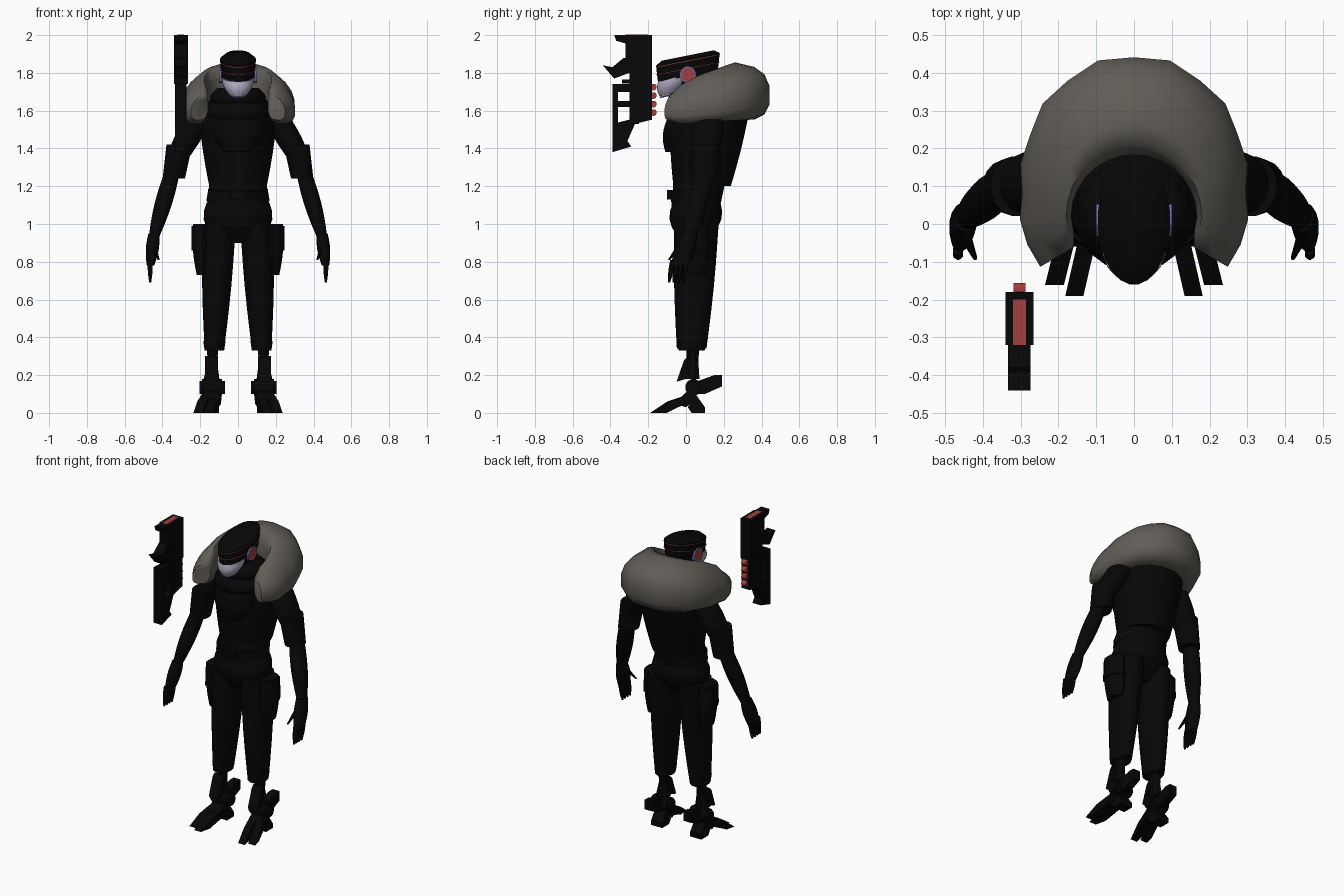
import bpy, bmesh, math
from mathutils import Vector

if "Cube" in bpy.data.objects:
    bpy.data.objects.remove(bpy.data.objects["Cube"])


def material(name, red, green, blue):
    mat = bpy.data.materials.new(name)
    mat.use_nodes = True
    colour = (red, green, blue, 1)
    mat.diffuse_color = colour
    mat.node_tree.nodes["Principled BSDF"].inputs["Base Color"].default_value = colour
    return mat


black = material("matte black", .002, .002, .002)
fur = material("warm grey fur", .12, .11, .095)
pale = material("pale lavender", .44, .41, .55)
purple = material("muted purple", .17, .14, .38)
red = material("dull red", .36, .05, .05)


def skin(name, rings, mat, angle=40):
    """Bridge closed point rings and cap both ends."""
    bm = bmesh.new()
    loops = [[bm.verts.new(point) for point in ring] for ring in rings]
    count = len(loops[0])
    for lower, upper in zip(loops, loops[1:]):
        for i in range(count):
            j = (i + 1) % count
            bm.faces.new((lower[i], lower[j], upper[j], upper[i]))
    bm.faces.new(loops[0])
    bm.faces.new(loops[-1])
    bmesh.ops.recalc_face_normals(bm, faces=bm.faces)
    mesh = bpy.data.meshes.new(name)
    bm.to_mesh(mesh)
    bm.free()
    mesh.materials.append(mat)
    part = bpy.data.objects.new(name, mesh)
    bpy.context.collection.objects.link(part)
    bpy.ops.object.select_all(action='DESELECT')
    part.select_set(True)
    bpy.context.view_layer.objects.active = part
    bpy.ops.object.shade_smooth_by_angle(angle=math.radians(angle))


def tube(name, bottom, top, wide, deep, swell=0, mat=black, mirror=1, sides=16, slope=0):
    """Tapered elliptical tube; wide and deep give the bottom and top radii."""
    bottom, top = Vector(bottom), Vector(top)
    steps = 6 if swell else 1
    rings = []
    for step in range(steps + 1):
        t = step / steps
        centre = bottom.lerp(top, t)
        bulge = swell * math.sin(math.pi * t)
        radius_x = wide[0] + (wide[1] - wide[0]) * t + bulge
        radius_y = deep[0] + (deep[1] - deep[0]) * t + bulge
        ring = []
        for i in range(sides):
            turn = math.tau * (i + .5) / sides
            x = centre.x + radius_x * math.cos(turn)
            y = centre.y + radius_y * math.sin(turn)
            ring.append((mirror * x, y, centre.z + slope * y))
        rings.append(ring)
    skin(name, rings, mat)


def prism(name, outline, start, end, mat=black, mirror=1, splay=0):
    """Side outline of (y, z) points extruded across x, splayed toward the front."""
    skin(name, [[(mirror * (x - splay * y), y, z) for y, z in outline] for x in (start, end)], mat, angle=30)


def disc(y, z, radius, sides=12):
    turns = [math.tau * (i + .5) / sides for i in range(sides)]
    return [(y + radius * math.cos(turn), z + radius * math.sin(turn)) for turn in turns]


def rect(front, back, low, high):
    return [(front, low), (back, low), (back, high), (front, high)]


# Torso, scarf and belt
tube("jacket", bottom=(0, .085, 1.2), top=(0, .12, 1.55), wide=(.155, .21), deep=(.155, .21), swell=.005)
tube("shoulders", bottom=(0, .12, 1.55), top=(0, .06, 1.7), wide=(.21, .13), deep=(.21, .11))
tube("waist", bottom=(0, .05, 1.08), top=(0, .07, 1.22), wide=(.165, .155), deep=(.13, .14))
tube("chest_flap", bottom=(0, -.05, 1.38), top=(0, 0, 1.56), wide=(.08, .15), deep=(.06, .1), swell=.02)
tube("scarf_lower", bottom=(0, .04, 1.53), top=(0, .05, 1.65), wide=(.14, .14), deep=(.13, .13), swell=.03)
tube("scarf_upper", bottom=(0, .04, 1.63), top=(0, .05, 1.72), wide=(.13, .11), deep=(.12, .1), swell=.03)
tube("belt", bottom=(0, .05, 1.12), top=(0, .05, 1.18), wide=(.17, .16), deep=(.13, .14), slope=.1)
prism("belt_buckle", rect(front=-.1, back=-.07, low=1.13, high=1.18), start=-.04, end=.04)
tube("hips", bottom=(0, .04, .9), top=(0, .06, 1.15), wide=(.11, .15), deep=(.06, .11), swell=.055)

# Fur collar: a horseshoe sweep, tallest and deepest behind the neck
steps, points = 18, 12
rings = []
for step in range(steps + 1):
    heading = math.radians(-30 + 240 * step / steps)
    back = max(0, math.sin(heading))
    front = max(0, -math.sin(heading))
    scale = .38 if step in (0, steps) else .5
    inner = .165 - .015 * back
    outer = .3 + .118 * back ** 1.7 + .004 * (-1) ** step
    low = 1.53 + .02 * back
    high = 1.81 + .07 * back ** .7 - .12 * front
    drop = .2 + .3 * (1 - back ** 2)
    ring = []
    for i in range(points):
        turn = math.tau * (i + .5) / points
        across, up = [.5 + scale * math.copysign(abs(c) ** .7, c) for c in (math.cos(turn), math.sin(turn))]
        up *= 1 - drop * across
        reach = inner + (outer - inner) * across
        ring.append((reach * math.cos(heading), .03 + reach * math.sin(heading), low + (high - low) * up))
    rings.append(ring)
skin("fur_collar", rings, fur, angle=60)

# Head: a tilted visor cap over a pale jaw
tilt = .2
tube("skull", bottom=(0, .05, 1.66), top=(0, .03, 1.8), wide=(.07, .08), deep=(.08, .12))
tube("visor_cap", bottom=(0, .01, 1.78), top=(0, .01, 1.87), wide=(.09, .095), deep=(.16, .17), sides=24, slope=tilt)
tube("visor_crown", bottom=(0, .01, 1.87), top=(0, .01, 1.89), wide=(.095, .07), deep=(.17, .14), sides=24, slope=tilt)
for height, thickness in ((1.82, .002), (1.86, .003)):
    tube("visor_stripe", bottom=(0, .01, height), top=(0, .01, height + thickness), wide=(.096, .096),
         deep=(.171, .171), mat=red, sides=24, slope=tilt)
tube("jaw", bottom=(0, -.085, 1.71), top=(0, -.06, 1.79), wide=(.05, .085), deep=(.055, .09), swell=.01,
     mat=pale, slope=.25)
tube("chin_rim", bottom=(0, -.085, 1.7), top=(0, -.085, 1.708), wide=(.045, .05), deep=(.05, .055),
     mat=purple, slope=.25)

for mirror, side in ((1, "left_"), (-1, "right_")):

    def limb(name, **shape):
        tube(side + name, mirror=mirror, **shape)

    def plate(name, outline, start, end, **options):
        prism(side + name, outline, start, end, mirror=mirror, **options)

    # Ear discs
    plate("ear_ring", disc(y=.01, z=1.79, radius=.045), start=.07, end=.1, mat=purple)
    plate("ear_cap", disc(y=.01, z=1.79, radius=.036), start=.09, end=.101, mat=red)

    # Arms and hands
    limb("sleeve", bottom=(.32, .1, 1.35), top=(.21, .12, 1.56), wide=(.06, .07), deep=(.07, .08), swell=.01)
    limb("cuff", bottom=(.34, .1, 1.24), top=(.31, .1, 1.42), wide=(.06, .07), deep=(.07, .08))
    limb("forearm", bottom=(.445, .02, .93), top=(.35, .1, 1.27), wide=(.028, .042), deep=(.035, .05), swell=.012)
    limb("glove", bottom=(.463, -.03, .78), top=(.445, .02, .95), wide=(.02, .03), deep=(.05, .04), swell=.01)
    for finger in range(4):
        y = -.07 + .025 * finger
        limb("finger", bottom=(.465, y - .02, .69), top=(.465, y, .81), wide=(.006, .015),
             deep=(.006, .013), swell=.004, sides=6)
    limb("thumb", bottom=(.42, -.09, .81), top=(.45, -.02, .9), wide=(.006, .017), deep=(.006, .02), sides=6)

    # Trousers and thigh pouch
    limb("trouser_leg", bottom=(.125, .03, .34), top=(.1, .055, 1), wide=(.053, .09), deep=(.08, .12), swell=.007)
    limb("trouser_hem", bottom=(.125, .03, .33), top=(.125, .03, .38), wide=(.053, .06), deep=(.07, .08))
    limb("thigh_pouch", bottom=(.185, .05, .73), top=(.18, .05, 1), wide=(.035, .06), deep=(.06, .07),
         swell=.012, sides=10)
    limb("pouch_flap", bottom=(.19, .05, .86), top=(.185, .05, .99), wide=(.06, .065), deep=(.08, .075), sides=10)

    # Mechanical lower leg and clawed foot
    limb("shin", bottom=(.135, .035, .26), top=(.135, .035, .36), wide=(.026, .035), deep=(.033, .038), sides=8)
    limb("shin_flare", bottom=(.14, .03, .18), top=(.135, .035, .27), wide=(.045, .026), deep=(.045, .033), sides=8)
    plate("shin_plate", [(-.05, .165), (0, .18), (.01, .3), (-.01, .28)], start=.105, end=.175)
    plate("ankle_axle", disc(y=.04, z=.135, radius=.035), start=.07, end=.205)
    plate("ankle_joint", disc(y=.04, z=.135, radius=.045), start=.085, end=.19)
    plate("heel_spur", [(.04, .1), (.1, .1), (.19, .14), (.19, .2), (.15, .2), (.04, .16)], start=.115, end=.165)
    plate("foot_core", [(-.06, .05), (0, .03), (.05, .07), (.05, .12), (0, .11)], start=.1, end=.185)
    claw = [(-.19, 0), (-.12, 0), (0, .05), (.02, .1), (-.1, .06)]
    plate("inner_toe", claw, start=.09, end=.138, splay=.23)
    plate("outer_toe", [(y * .85, z) for y, z in claw], start=.145, end=.195, splay=.25)
    plate("heel_claw", [(.01, .03), (.03, 0), (.1, 0), (.1, .03), (.05, .1)], start=.1, end=.18)


# Upright rifle floating beside the right shoulder
def rifle(name, outline, half, mat=black):
    prism("rifle_" + name, outline, start=-.303 - half, end=-.303 + half, mat=mat)


rifle("receiver", rect(front=-.32, back=-.18, low=1.85, high=2), half=.037)
rifle("receiver_base", rect(front=-.3, back=-.18, low=1.74, high=1.86), half=.037)
rifle("muzzle", [(-.38, 2), (-.37, 1.97), (-.3, 1.95), (-.3, 2)], half=.03)
rifle("sight_arm", [(-.3, 1.8), (-.38, 1.77), (-.44, 1.84), (-.39, 1.83), (-.33, 1.88), (-.3, 1.88)], half=.03)
rifle("spine", rect(front=-.26, back=-.18, low=1.55, high=1.76), half=.03)
rifle("trigger", rect(front=-.34, back=-.29, low=1.745, high=1.765), half=.01)
rifle("grip", rect(front=-.38, back=-.25, low=1.7, high=1.74), half=.025)
rifle("frame_bar", rect(front=-.39, back=-.25, low=1.62, high=1.65), half=.026)
rifle("rear_rail", rect(front=-.39, back=-.36, low=1.45, high=1.74), half=.028)
rifle("mid_rail", rect(front=-.3, back=-.25, low=1.53, high=1.72), half=.028)
rifle("stock", [(-.39, 1.38), (-.29, 1.41), (-.31, 1.44), (-.27, 1.53), (-.19, 1.55), (-.19, 1.58), (-.39, 1.53)],
      half=.03)
rifle("top_plate", rect(front=-.32, back=-.2, low=1.996, high=2.002), half=.017, mat=red)
for shell in range(4):
    rifle("shell", disc(y=-.173, z=1.59 + .045 * shell, radius=.018), half=.016, mat=red)
